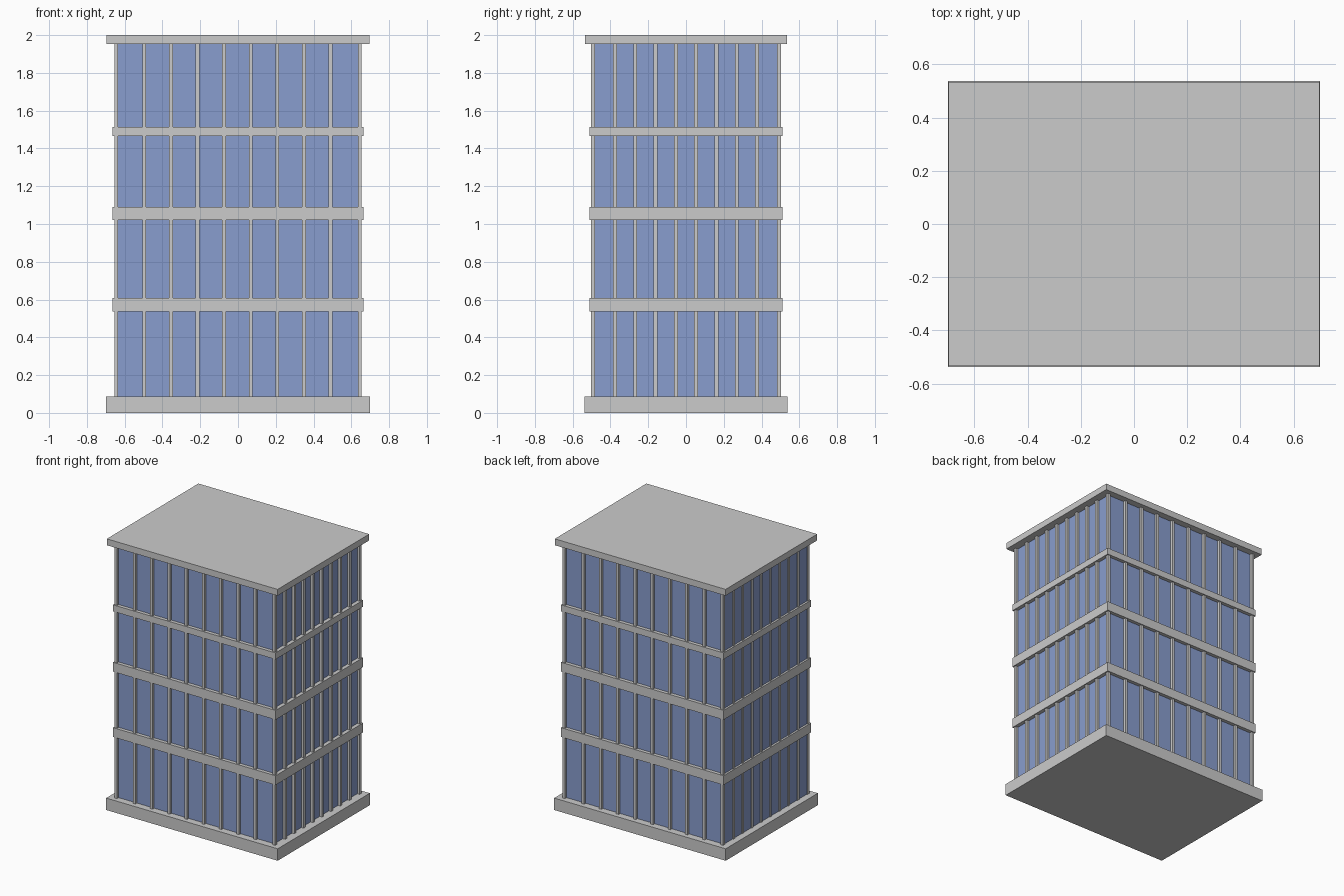
import bpy, bmesh
from mathutils import Vector

if "Cube" in bpy.data.objects:
    bpy.data.objects.remove(bpy.data.objects["Cube"])

glass_mat = bpy.data.materials.new("blue_glass")
glass_mat.diffuse_color = (0.25, 0.34, 0.62, 1)
glass_mat.use_nodes = True
glass_mat.node_tree.nodes["Principled BSDF"].inputs["Base Color"].default_value = glass_mat.diffuse_color


def boxes(name, spans, mat=None):
    """One object from boxes given as (x0, x1, y0, y1, z0, z1)."""
    bm = bmesh.new()
    for x0, x1, y0, y1, z0, z1 in spans:
        verts = bmesh.ops.create_cube(bm, size=1)["verts"]
        bmesh.ops.scale(bm, vec=(x1 - x0, y1 - y0, z1 - z0), verts=verts)
        mid = Vector((x0 + x1, y0 + y1, z0 + z1)) / 2
        bmesh.ops.translate(bm, vec=mid, verts=verts)
    mesh = bpy.data.meshes.new(name)
    bm.to_mesh(mesh)
    bm.free()
    ob = bpy.data.objects.new(name, mesh)
    bpy.context.collection.objects.link(ob)
    if mat:
        mesh.materials.append(mat)
    return ob


def slab(name, hx, hy, z0, z1):
    return boxes(name, [(-hx, hx, -hy, hy, z0, z1)])


Z0, Z1 = 0.088, 1.953          # wall bottom and top
OX, OY = 0.655, 0.503          # outer faces of the mullions
GX0, GX1, GY = -0.649, 0.636, 0.484   # glass planes
W = 0.01                       # half width of a mullion

# Horizontal plates
slab("base_plinth", 0.70, 0.537, 0, Z0)
slab("roof_plate", 0.697, 0.534, Z1, 2.0)
for i, (a, b) in enumerate([(0.538, 0.607), (1.02, 1.089), (1.465, 1.513)]):
    slab(f"floor_band_{i + 1}", 0.664, 0.51, a, b)

# Glass volume
boxes("glass_walls", [(GX0, GX1, -GY, GY, Z0, Z1)], glass_mat)

# Mullions: nine bays on each side
front, back, left, right = [], [], [], []
for i in range(1, 9):
    x = (i - 4.5) * 0.1408 - 0.003
    y = (i - 4.5) * 0.1073
    front.append((x - W, x + W, -OY, -GY + 0.01, Z0, Z1))
    back.append((x - W, x + W, GY - 0.01, OY, Z0, Z1))
    left.append((-OX, GX0 + 0.01, y - W, y + W, Z0, Z1))
    right.append((GX1 - 0.01, OX, y - W, y + W, Z0, Z1))
for name, spans in (("front", front), ("back", back), ("left", left), ("right", right)):
    boxes(name + "_mullions", spans)

# Corner posts
posts = []
for sx in (-1, 1):
    for sy in (-1, 1):
        xs = sorted((sx * 0.635, sx * OX))
        ys = sorted((sy * 0.482, sy * OY))
        posts.append((*xs, *ys, Z0, Z1))
boxes("corner_posts", posts)
